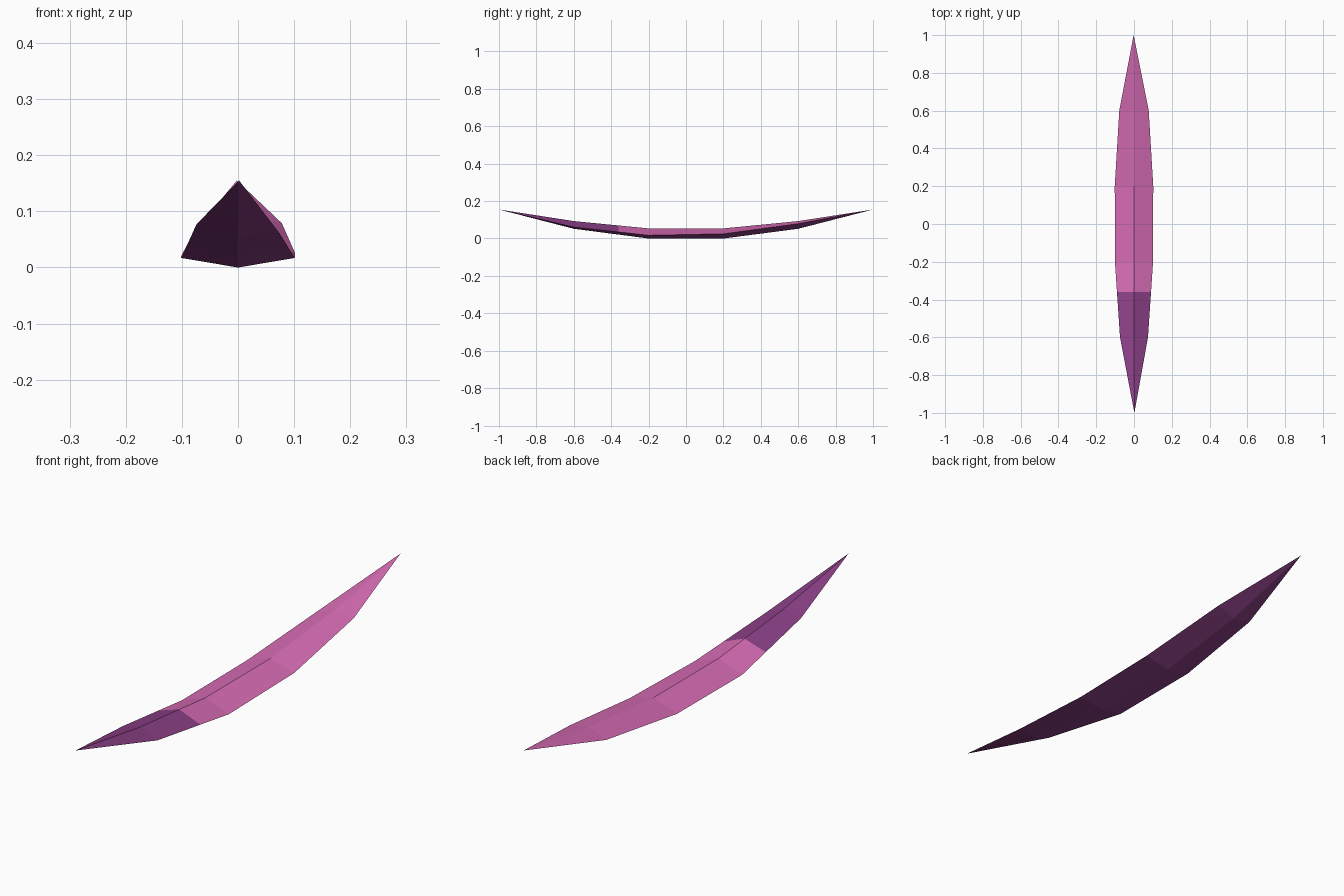
import bpy
import bmesh

cube = bpy.data.objects.get("Cube")
if cube:
    bpy.data.objects.remove(cube, do_unlink=True)


def make_material(name, color):
    mat = bpy.data.materials.new(name)
    mat.use_nodes = True
    mat.diffuse_color = color
    mat.node_tree.nodes["Principled BSDF"].inputs["Base Color"].default_value = color
    return mat


pink = make_material("orchid pink", (0.68, 0.15, 0.46, 1))
purple = make_material("deep purple", (0.26, 0.052, 0.24, 1))

# Stations: y, half width, ridge z, left edge z, right edge z, keel z
stations = [
    (-0.6, 0.074, 0.093, 0.061, 0.077, 0.052),
    (-0.2, 0.101, 0.054, 0.017, 0.017, 0.0),
    (0.2, 0.102, 0.054, 0.025, 0.019, 0.0),
    (0.6, 0.078, 0.093, 0.079, 0.064, 0.052),
]

bm = bmesh.new()
front_tip = bm.verts.new((0.002, -1, 0.155))
back_tip = bm.verts.new((-0.002, 1, 0.155))

# Diamond rings: ridge, left edge, keel, right edge
rings = []
for y, w, ridge, left, right, keel in stations:
    points = [(0, y, ridge), (w, y, left), (0, y, keel), (-w, y, right)]
    rings.append([bm.verts.new(p) for p in points])

# Skin between the rings, closed to a point at both ends
for i in range(4):
    j = (i + 1) % 4
    bm.faces.new((front_tip, rings[0][i], rings[0][j]))
    bm.faces.new((back_tip, rings[-1][j], rings[-1][i]))
    for a, b in zip(rings, rings[1:]):
        bm.faces.new((a[i], b[i], b[j], a[j]))
bmesh.ops.recalc_face_normals(bm, faces=bm.faces[:])

# Cut the colour boundary of the dark front end
bmesh.ops.bisect_plane(bm, geom=bm.verts[:] + bm.edges[:] + bm.faces[:],
                       plane_co=(0, -0.36, 0), plane_no=(0, 1, 0))
bm.normal_update()

# Purple underside and front end, pink elsewhere
for face in bm.faces:
    dark = face.normal.z < 0 or face.calc_center_median().y < -0.36
    face.material_index = 1 if dark else 0
    face.smooth = False

mesh = bpy.data.meshes.new("curved_blade")
bm.to_mesh(mesh)
bm.free()
mesh.materials.append(pink)
mesh.materials.append(purple)
blade = bpy.data.objects.new("curved_blade", mesh)
bpy.context.collection.objects.link(blade)
